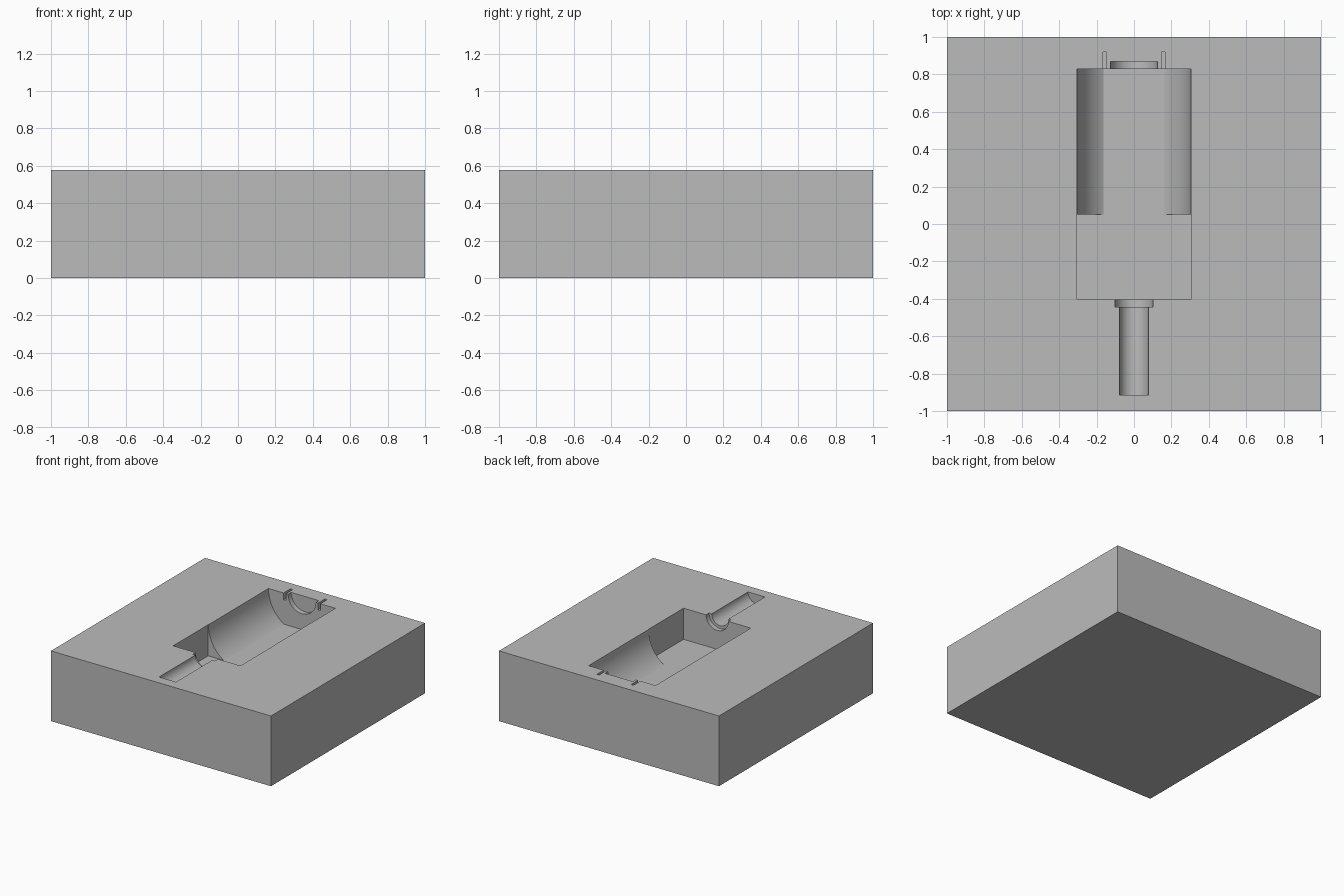
import bpy, bmesh, math

if "Cube" in bpy.data.objects:
    bpy.data.objects.remove(bpy.data.objects["Cube"], do_unlink=True)

TOP = 0.577      # height of the block
DEPTH = 0.256    # depth of the main cavity
OVER = 0.1       # how far cutters rise above the top face

grey = bpy.data.materials.new("plain grey")
grey.use_nodes = True
grey.diffuse_color = (0.5, 0.5, 0.5, 1)
grey.node_tree.nodes["Principled BSDF"].inputs["Base Color"].default_value = (0.5, 0.5, 0.5, 1)


def extrude_profile(name, profile, y0, y1):
    """Solid made by sweeping an (x, z) outline along y."""
    bm = bmesh.new()
    face = bm.faces.new([bm.verts.new((x, y0, z)) for x, z in profile])
    moved = bmesh.ops.extrude_face_region(bm, geom=[face])["geom"]
    verts = [g for g in moved if isinstance(g, bmesh.types.BMVert)]
    bmesh.ops.translate(bm, verts=verts, vec=(0, y1 - y0, 0))
    bmesh.ops.recalc_face_normals(bm, faces=bm.faces)
    mesh = bpy.data.meshes.new(name)
    bm.to_mesh(mesh)
    bm.free()
    mesh.materials.append(grey)
    obj = bpy.data.objects.new(name, mesh)
    bpy.context.collection.objects.link(obj)
    return obj


def rect(x0, x1, z0, z1):
    return [(x0, z0), (x1, z0), (x1, z1), (x0, z1)]


def trough(r, depth=None, steps=24):
    """Half-round channel outline, with a flat floor if depth is below r."""
    sweep = math.asin(min(1, (depth or r) / r))
    arc = [(r * math.cos(sweep * i / steps), TOP - r * math.sin(sweep * i / steps))
           for i in range(steps + 1)]
    left = [(-x, z) for x, z in reversed(arc) if x > 1e-5]
    return [(r, TOP + OVER)] + arc + left + [(-r, TOP + OVER)]


block = extrude_profile("mould_block", rect(-1, 1, 0, TOP), -1, 1)

# Cavities, each overlapping the next so that they join
cutters = [
    extrude_profile("gearbox_cutter", rect(-0.306, 0.306, TOP - DEPTH, TOP + OVER), -0.405, 0.05),
    extrude_profile("body_cutter", trough(0.304, DEPTH), 0.0, 0.83),
    extrude_profile("rear_boss_cutter", trough(0.126), 0.75, 0.87),
    extrude_profile("front_boss_cutter", trough(0.101), -0.444, -0.35),
    extrude_profile("shaft_cutter", trough(0.077), -0.915, -0.4),
]
for side in (-1, 1):
    x0, x1 = sorted((side * 0.146, side * 0.167))
    cutters.append(extrude_profile("terminal_cutter", rect(x0, x1, TOP - 0.055, TOP + OVER), 0.78, 0.92))

# Carve the cavities, then discard the cutters
bpy.context.view_layer.objects.active = block
block.select_set(True)
for cutter in cutters:
    cutter.hide_render = True
    mod = block.modifiers.new("carve", "BOOLEAN")
    mod.operation = "DIFFERENCE"
    mod.solver = "EXACT"
    mod.object = cutter
    bpy.ops.object.modifier_apply(modifier=mod.name)
    bpy.data.objects.remove(cutter, do_unlink=True)

bpy.ops.object.select_all(action="DESELECT")
block.select_set(True)
bpy.ops.object.shade_smooth_by_angle(angle=math.radians(25))
